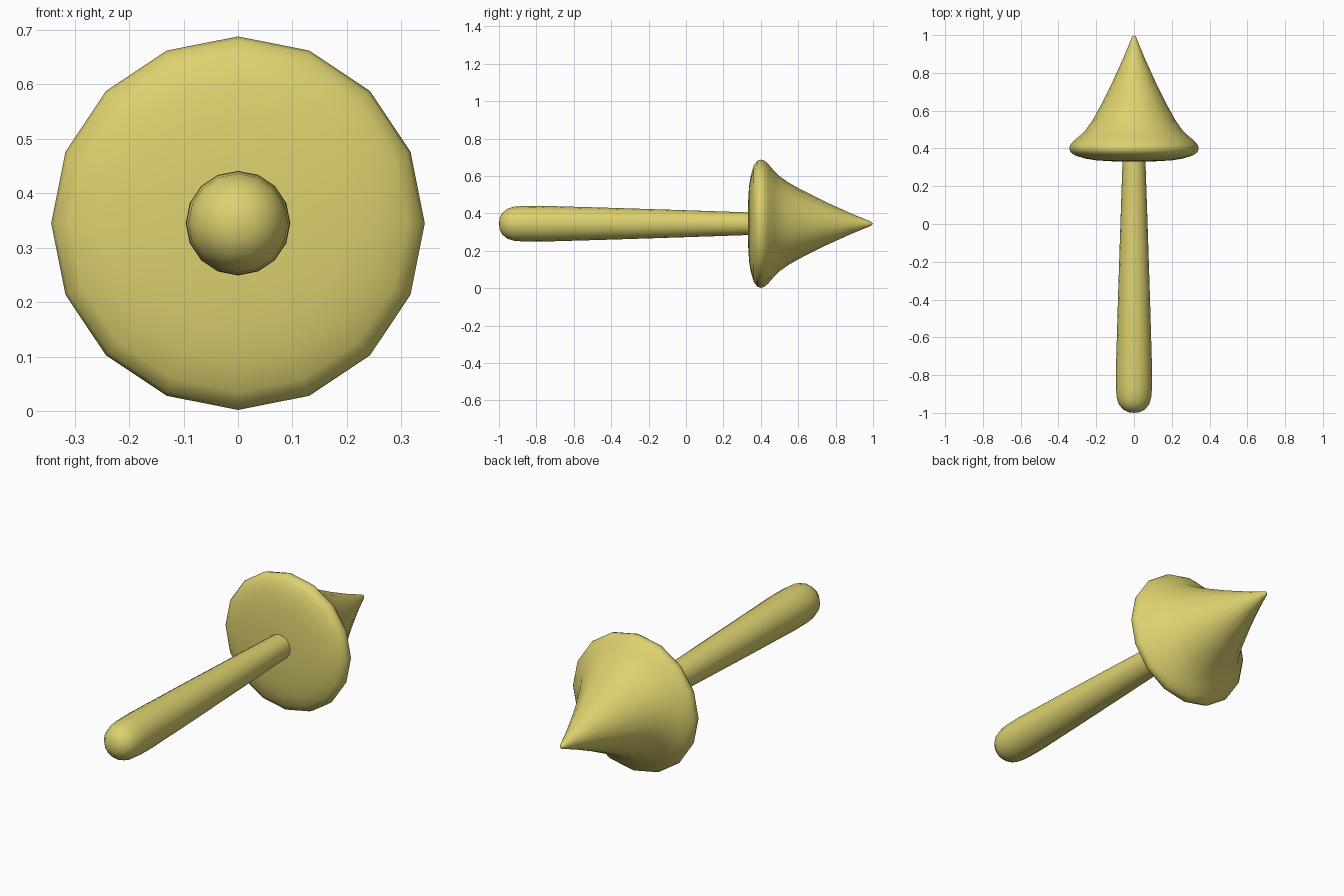
import bpy, bmesh
from math import cos, sin, tau

if "Cube" in bpy.data.objects:
    bpy.data.objects.remove(bpy.data.objects["Cube"])

AXIS_Z = 0.345
SIDES = 16

mat = bpy.data.materials.new("yellow")
mat.diffuse_color = (0.72, 0.64, 0.16, 1)
mat.use_nodes = True
mat.node_tree.nodes["Principled BSDF"].inputs["Base Color"].default_value = mat.diffuse_color


def lathe(name, profile):
    """Revolve (y, radius) points around the horizontal y axis."""
    bm = bmesh.new()
    rings = []
    for y, r in profile:
        if r == 0:
            rings.append([bm.verts.new((0, y, AXIS_Z))] * SIDES)
        else:
            rings.append([bm.verts.new((r * cos(tau * i / SIDES), y,
                                        AXIS_Z + r * sin(tau * i / SIDES)))
                          for i in range(SIDES)])
    for a, b in zip(rings, rings[1:]):
        for i in range(SIDES):
            j = (i + 1) % SIDES
            bm.faces.new(list(dict.fromkeys((a[i], a[j], b[j], b[i]))))
    bmesh.ops.recalc_face_normals(bm, faces=bm.faces)
    for f in bm.faces:
        f.smooth = True
    mesh = bpy.data.meshes.new(name)
    bm.to_mesh(mesh)
    bm.free()
    mesh.materials.append(mat)
    obj = bpy.data.objects.new(name, mesh)
    bpy.context.collection.objects.link(obj)
    return obj


# Flared pointed head
lathe("cone_head", [
    (0.33, 0), (0.331, 0.10), (0.337, 0.20), (0.347, 0.26), (0.362, 0.31),
    (0.38, 0.336), (0.40, 0.343), (0.418, 0.338), (0.44, 0.319),
    (0.47, 0.284), (0.50, 0.254), (0.55, 0.219), (0.62, 0.18),
    (0.75, 0.115), (0.88, 0.056), (0.97, 0.019), (0.99, 0.011), (1.0, 0)])

# Tapered handle with a rounded butt, running into the head
lathe("handle", [
    (-1.0, 0), (-0.996, 0.03), (-0.982, 0.058), (-0.955, 0.080),
    (-0.92, 0.091), (-0.87, 0.095), (-0.78, 0.096), (-0.4, 0.085),
    (0.0, 0.072), (0.35, 0.06)])
